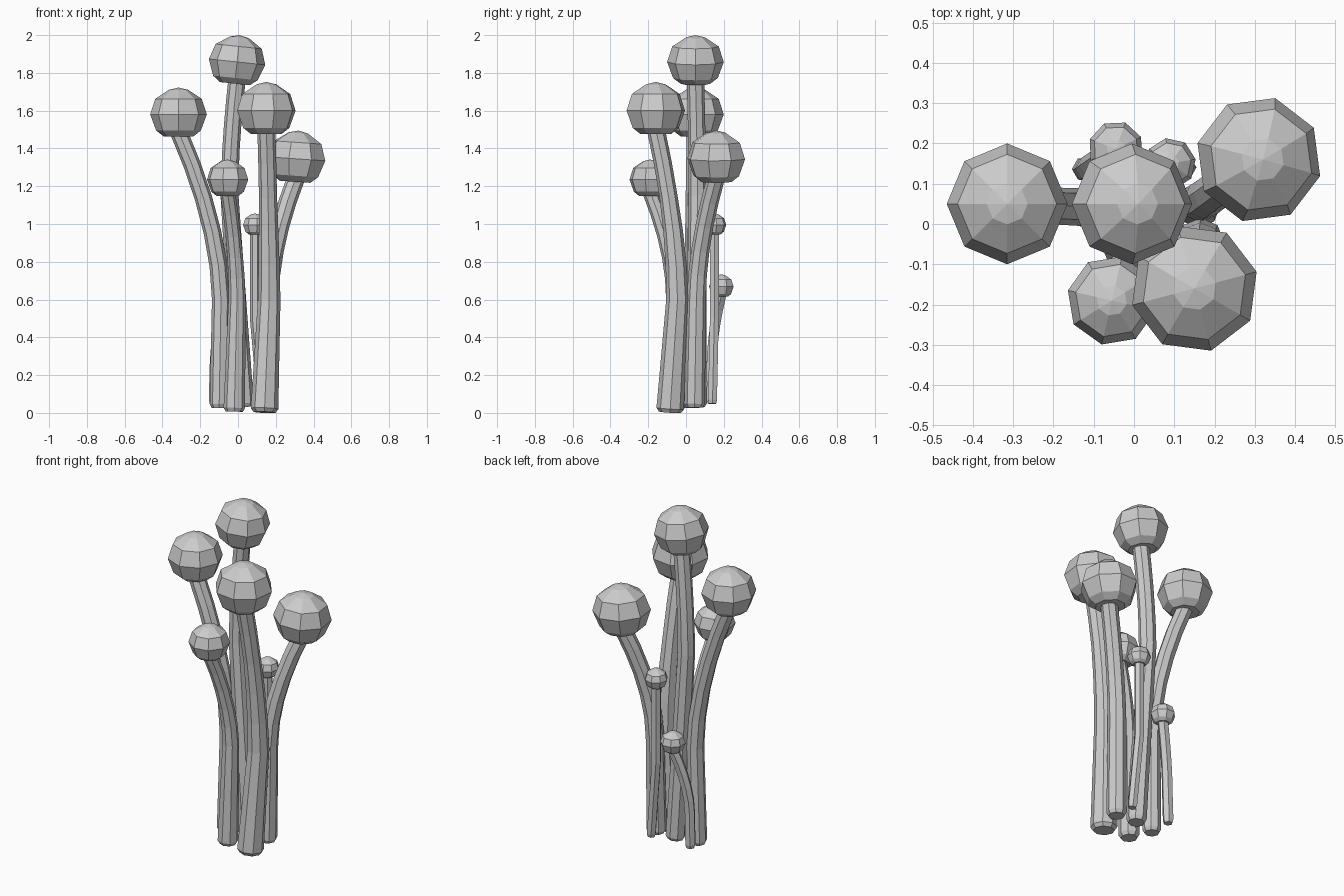
import bpy, bmesh
from math import cos, sin, pi, radians
from mathutils import Vector, Matrix

if "Cube" in bpy.data.objects:
    bpy.data.objects.remove(bpy.data.objects["Cube"])

# cap profile (radius, height) from underside to crown, for unit radius
CAP = [(0.53, -0.77), (0.79, -0.57), (1, 0), (0.82, 0.55), (0.34, 0.87), (0, 0.95)]


def circle(r, z=0, sides=8):
    return [Vector((r * cos(2 * pi * i / sides), r * sin(2 * pi * i / sides), z))
            for i in range(sides)]


def skin(name, rings):
    """Join a stack of rings into a closed flat-shaded mesh."""
    bm = bmesh.new()
    loops = [[bm.verts.new(p) for p in ring] for ring in rings]
    for a, b in zip(loops, loops[1:]):
        for i in range(len(a)):
            bm.faces.new((a[i - 1], a[i], b[i], b[i - 1]))
    bm.faces.new(loops[0])
    bm.faces.new(loops[-1])
    # merges the zero-radius ring into the pole
    bmesh.ops.remove_doubles(bm, verts=bm.verts, dist=1e-5)
    bmesh.ops.recalc_face_normals(bm, faces=bm.faces)
    me = bpy.data.meshes.new(name)
    bm.to_mesh(me)
    bm.free()
    bpy.context.collection.objects.link(bpy.data.objects.new(name, me))


def make_cap(name, centre, r, turn, tilt):
    m = (Matrix.Translation(centre) @ Matrix.Rotation(radians(tilt), 4, 'Y')
         @ Matrix.Rotation(radians(turn), 4, 'Z'))
    skin(name, [[m @ v for v in circle(max(r * a, 1e-7), r * h)] for a, h in CAP])


def make_stem(name, foot, knee, top, r_foot, r_neck):
    """Nearly straight up to the knee, then bending out ever faster to the cap."""
    path = [foot.lerp(knee, i / 3) for i in range(3)]
    for i in range(6):
        t = i / 5
        p = knee.lerp(top, t ** 1.75)
        p.z = knee.z + (top.z - knee.z) * t
        path.append(p)
    sides = 6 if r_foot < 0.04 else 8
    rings = []
    for i, p in enumerate(path):
        along = path[min(i + 1, len(path) - 1)] - path[max(i - 1, 0)]
        q = Vector((0, 0, 1)).rotation_difference(along)
        f = min(1, 1.3 * (p.z - foot.z) / (top.z - foot.z))
        r = r_foot + (r_neck - r_foot) * f
        if i == 0:  # rounded foot
            rings.append([p + q @ v for v in circle(r * 0.8, 0, sides)])
        rings.append([p + q @ v for v in circle(r, 0.02 if i == 0 else 0, sides)])
    skin(name, rings)


def mushroom(name, foot, r_foot, knee, centre, r, turn=0, tilt=0):
    base = Vector((*foot, 0.02 + 0.2 * foot[1]))
    centre = Vector(centre)
    top = centre - Vector((0, 0, 0.6 * r))
    make_stem(name + "_stem", base, Vector(knee), top, r_foot, min(r_foot, 0.022 + 0.16 * r))
    make_cap(name + "_cap", centre, r, turn, tilt)


# large mushrooms
mushroom("left_mushroom", (-.1, .03), .05, (-.09, .04, .6), (-.315, .05, 1.58), .15)
mushroom("tall_mushroom", (.03, .055), .055, (-.045, .06, 1.15), (-.005, .05, 1.858), .15, tilt=6)
mushroom("front_right_mushroom", (.14, -.085), .073, (.165, -.045, .6), (.15, -.16, 1.6), .16, 15)
mushroom("right_mushroom", (.16, .045), .055, (.165, .055, .6), (.31, .16, 1.345), .158, 30, 4)
mushroom("front_left_mushroom", (-.02, -.065), .057, (-.005, -.06, .6), (-.055, -.19, 1.235), .112, -13)

# small mushrooms at the back
mushroom("small_right_mushroom", (.13, .14), .027, (.09, .15, .5), (.09, .15, .995), .064, 10)
mushroom("small_left_mushroom", (-.125, .137), .03, (-.12, .135, .25), (-.045, .187, .668), .069, 25)
